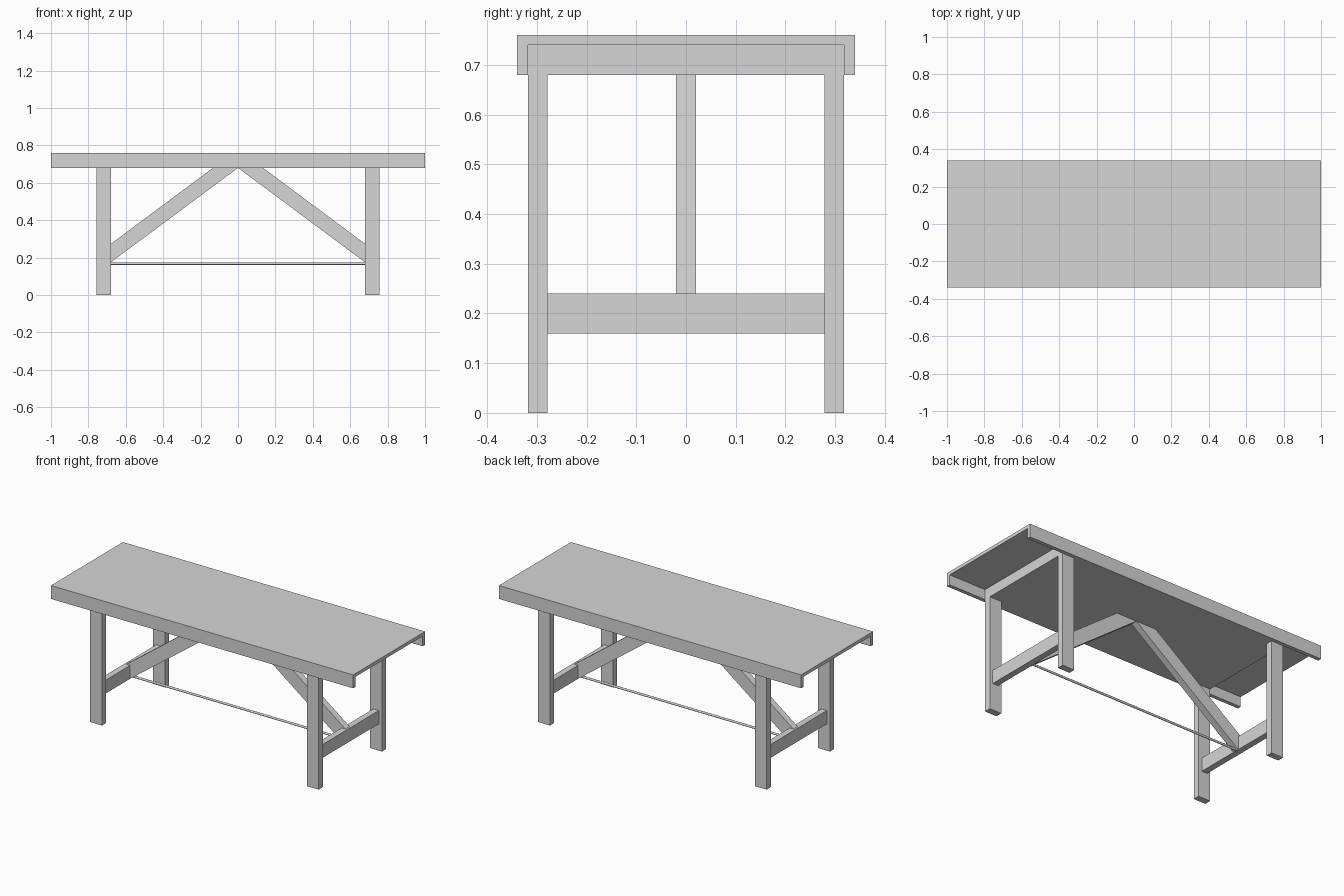
import bpy
import bmesh
from mathutils import Vector

cube = bpy.data.objects.get("Cube")
if cube:
    bpy.data.objects.remove(cube, do_unlink=True)

grey = bpy.data.materials.new("plain grey")
grey.use_nodes = True
color = (0.67, 0.67, 0.67, 1)
grey.diffuse_color = color
grey.node_tree.nodes["Principled BSDF"].inputs["Base Color"].default_value = color


def extrude_profile(name, points, axis, start, end):
    """Extrude a 2D outline along x (points are y, z) or y (points are x, z)."""
    bm = bmesh.new()
    if axis == "x":
        verts = [bm.verts.new((start, a, b)) for a, b in points]
        move = Vector((end - start, 0, 0))
    else:
        verts = [bm.verts.new((a, start, b)) for a, b in points]
        move = Vector((0, end - start, 0))
    face = bm.faces.new(verts)
    result = bmesh.ops.extrude_face_region(bm, geom=[face], use_keep_orig=True)
    moved = [g for g in result["geom"] if isinstance(g, bmesh.types.BMVert)]
    bmesh.ops.translate(bm, verts=moved, vec=move)
    bmesh.ops.recalc_face_normals(bm, faces=bm.faces)
    mesh = bpy.data.meshes.new(name)
    bm.to_mesh(mesh)
    bm.free()
    mesh.materials.append(grey)
    bpy.context.collection.objects.link(bpy.data.objects.new(name, mesh))


def rectangle(a0, a1, b0, b1):
    return [(a0, b0), (a1, b0), (a1, b1), (a0, b1)]


# Top board with long side aprons, open at both ends
outline = [(-0.34, 0.68), (-0.34, 0.76), (0.34, 0.76), (0.34, 0.68),
           (0.318, 0.68), (0.318, 0.74), (-0.318, 0.74), (-0.318, 0.68)]
extrude_profile("table_top", outline, "x", -1, 1)

# Solid core under the board, resting on the legs
extrude_profile("under_core", rectangle(-0.318, 0.318, 0.68, 0.74),
                "x", -0.757, 0.757)

# Lower rail and brace outlines
rail = rectangle(-0.279, 0.279, 0.16, 0.24)
brace = [(0, 0.68), (0.134, 0.68), (0.725, 0.24), (0.70, 0.24), (0.70, 0.16)]

for side, s in (("left", 1), ("right", -1)):
    for end, t in (("front", -1), ("back", 1)):
        leg = rectangle(t * 0.279, t * 0.318, 0, 0.68)
        extrude_profile(f"{end}_{side}_leg", leg, "x", s * 0.678, s * 0.757)
    extrude_profile(side + "_lower_rail", rail, "x", s * 0.70, s * 0.737)
    # Diagonal brace meeting its twin under the middle
    extrude_profile(side + "_brace", [(s * x, z) for x, z in brace],
                    "y", -0.02, 0.02)

# Thin tie rod between the lower rails
bpy.ops.mesh.primitive_cylinder_add(vertices=16, radius=0.0065, depth=1.4,
                                    location=(0, 0, 0.168),
                                    rotation=(0, 1.5708, 0))
rod = bpy.context.object
rod.name = "tie_rod"
rod.data.materials.append(grey)
bpy.ops.object.shade_smooth_by_angle()
